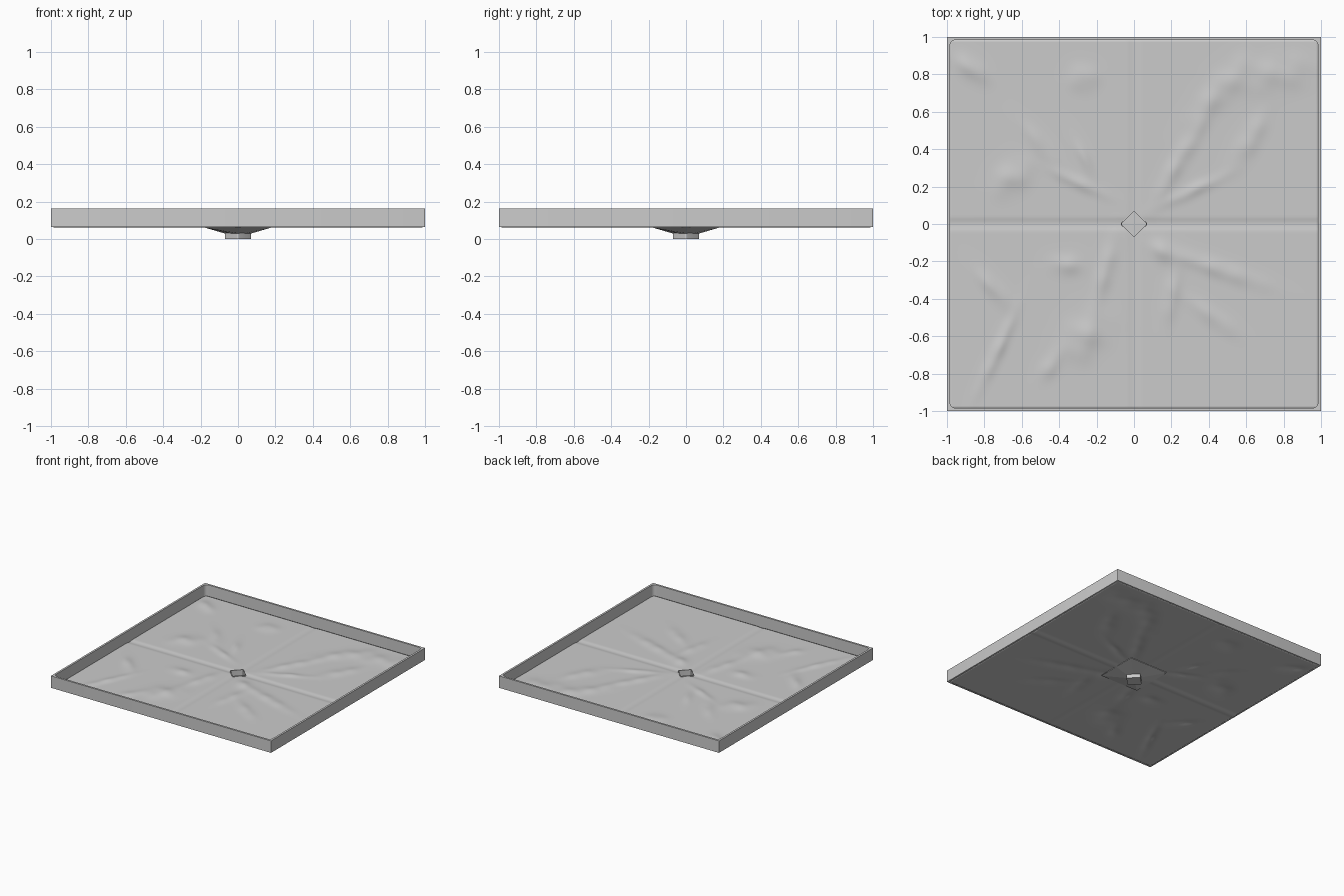
import bpy, bmesh, math

if "Cube" in bpy.data.objects:
    bpy.data.objects.remove(bpy.data.objects["Cube"])


def mesh_object(name, bm):
    bmesh.ops.recalc_face_normals(bm, faces=bm.faces)
    mesh = bpy.data.meshes.new(name)
    bm.to_mesh(mesh)
    bm.free()
    ob = bpy.data.objects.new(name, mesh)
    bpy.context.collection.objects.link(ob)
    return ob


def smooth(ob, angle=35):
    bpy.ops.object.select_all(action='DESELECT')
    ob.select_set(True)
    bpy.context.view_layer.objects.active = ob
    bpy.ops.object.shade_smooth_by_angle(angle=math.radians(angle))


def rounded(half, radius, seg=5, turn=0.0):
    """Outline of a square with rounded corners, optionally turned."""
    pts = []
    for q in range(4):
        a0 = q * math.pi / 2
        sx, sy = [(1, 1), (-1, 1), (-1, -1), (1, -1)][q]
        for i in range(seg + 1):
            a = a0 + i / seg * math.pi / 2
            x = sx * (half - radius) + radius * math.cos(a)
            y = sy * (half - radius) + radius * math.sin(a)
            pts.append((x * math.cos(turn) - y * math.sin(turn),
                        x * math.sin(turn) + y * math.cos(turn)))
    return pts


def loft(name, rings, closed=False, caps=()):
    """Skin a list of (outline, z) rings."""
    bm = bmesh.new()
    loops = [[bm.verts.new((x, y, z)) for x, y in pts] for pts, z in rings]
    pairs = list(zip(loops, loops[1:])) + ([(loops[-1], loops[0])] if closed else [])
    for a, b in pairs:
        n = len(a)
        for i in range(n):
            bm.faces.new((a[i], a[(i + 1) % n], b[(i + 1) % n], b[i]))
    for c in caps:
        bm.faces.new(loops[c])
    return mesh_object(name, bm)


# Raised rim with soft inner corners
outer, inner = rounded(1.0, 0.004), rounded(0.984, 0.03)
rim = loft("rim", [(outer, 0.065), (outer, 0.163), (inner, 0.163), (inner, 0.065)], closed=True)
smooth(rim)

# Hills and radiating ridges: x, y, length, width, angle in degrees, height
bumps = [
    (-.87, .83, .09, .05, -40, .012), (-.27, .78, .07, .06, 0, .010),
    (-.65, .25, .10, .07, 40, .012), (-.50, .42, .14, .04, -50, .008),
    (-.27, .36, .12, .03, -65, .008), (-.30, .22, .14, .03, -25, .008),
    (.25, .35, .22, .04, 60, .010), (.32, .18, .16, .03, 25, .008),
    (.45, .70, .20, .06, 50, .010), (.75, .80, .20, .09, 10, .010),
    (.62, .45, .15, .05, 60, .009), (-.75, -.35, .13, .04, -50, .010),
    (-.73, -.68, .20, .03, 65, .010), (-.36, -.22, .08, .05, 0, .009),
    (-.15, -.25, .16, .04, 75, .010), (-.26, -.60, .13, .09, 50, .014),
    (-.45, -.76, .08, .04, 60, .008), (.16, -.15, .07, .05, -40, .010),
    (.45, -.24, .24, .04, -20, .010), (.42, -.50, .15, .04, -35, .008),
    (.20, -.38, .14, .04, 80, .009),
]
bumps = [(x, y, l, w, math.cos(math.radians(a)), math.sin(math.radians(a)), h)
         for x, y, l, w, a, h in bumps]


def height(x, y):
    z = 0.0
    for bx, by, l, w, c, s, h in bumps:
        dx, dy = x - bx, y - by
        u, v = (dx * c + dy * s) / l, (-dx * s + dy * c) / w
        d = u * u + v * v
        if d < 8:
            ripple = 1 + 0.25 * math.sin(31 * x + 17 * y) * math.sin(23 * y - 11 * x)
            z += h * math.exp(-d) * ripple
    z = min(z, 0.018)
    # shallow channels running to the drain
    groove = max(math.exp(-(y / 0.025) ** 4), 0.6 * math.exp(-(x / 0.025) ** 4))
    return 0.070 + z * (1 - groove) - 0.005 * groove


# Relief floor
bm = bmesh.new()
bmesh.ops.create_grid(bm, x_segments=150, y_segments=150, size=0.986)
for v in bm.verts:
    v.co.z = height(v.co.x, v.co.y)
floor = mesh_object("relief_floor", bm)
solid = floor.modifiers.new("thickness", 'SOLIDIFY')
solid.thickness = 0.005
solid.offset = -1
diag = math.pi / 4

# Drain opening cut through the floor
hole = rounded(0.05, 0.012, turn=diag)
cutter = loft("drain_cutter", [(hole, 0.03), (hole, 0.12)], caps=(0, 1))
cutter.hide_render = True
cutter.hide_viewport = True
cut = floor.modifiers.new("drain_opening", 'BOOLEAN')
cut.operation = 'DIFFERENCE'
cut.object = cutter
smooth(floor)

# Diamond drain cup with a closed bottom
cup_out, cup_in = rounded(0.053, 0.010, turn=diag), rounded(0.048, 0.008, turn=diag)
cup = loft("drain_cup", [(cup_out, 0.0), (cup_out, 0.074), (cup_in, 0.074), (cup_in, 0.005)],
           caps=(0, 3))
smooth(cup)

# Square funnel under the floor narrowing to the diamond cup
h, r = 0.175, 0.073
square = [(h, 0), (h, h), (0, h), (-h, h), (-h, 0), (-h, -h), (0, -h), (h, -h)]
diamond = [(r, 0), (r / 2, r / 2), (0, r), (-r / 2, r / 2),
           (-r, 0), (-r / 2, -r / 2), (0, -r), (r / 2, -r / 2)]
loft("drain_funnel", [(square, 0.064), (square, 0.060), (diamond, 0.030)])
